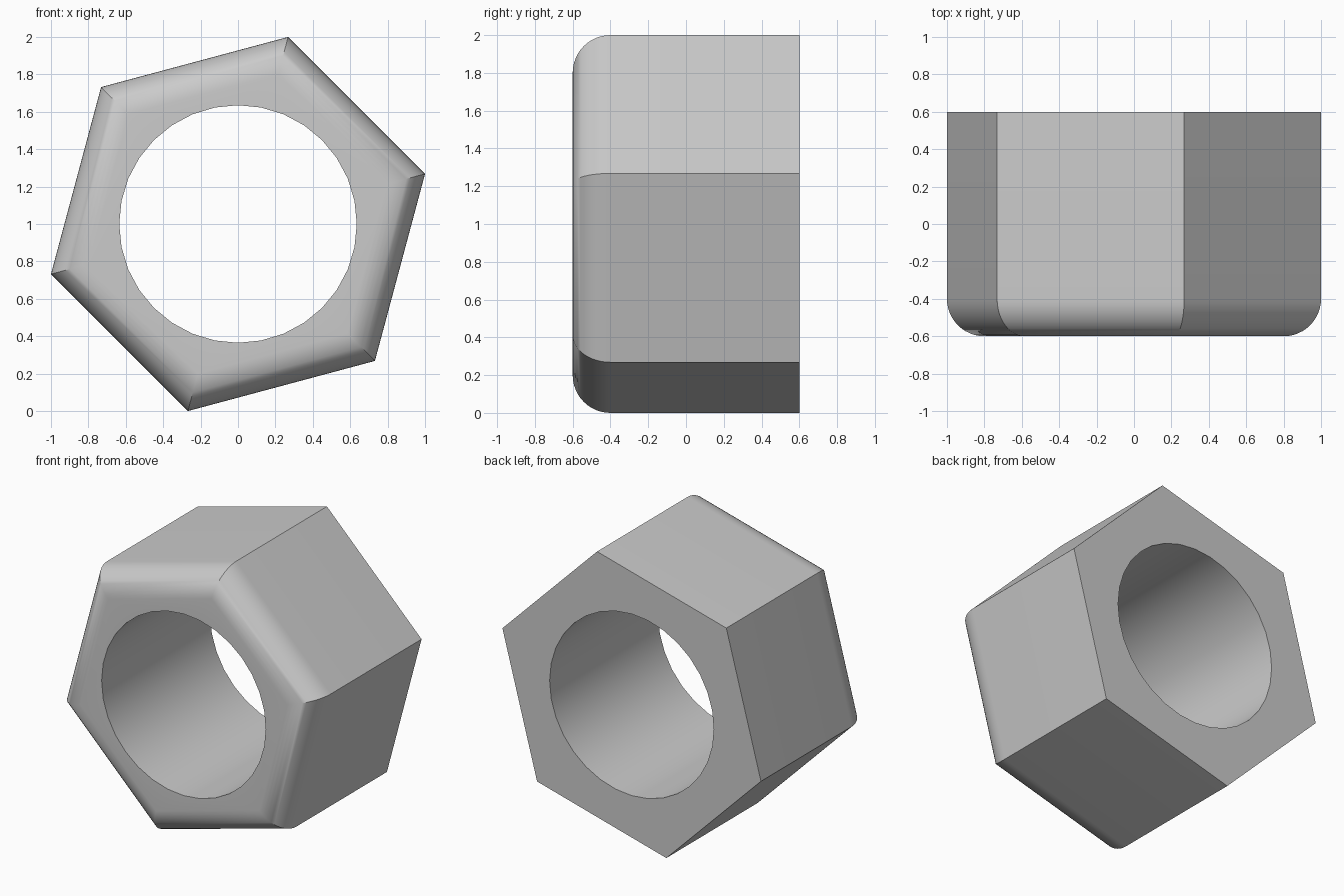
import bpy, bmesh
from math import sin, cos, pi, radians

if "Cube" in bpy.data.objects:
    bpy.data.objects.remove(bpy.data.objects["Cube"])

HEX_R, HOLE_R = 1.0353, 0.635
FRONT, BACK, ROUND = -0.6, 0.6, 0.2
STEPS = 12

bm = bmesh.new()


def ring(radius, y, sides, start=0.0):
    return [bm.verts.new((radius * cos(start + 2 * pi * i / sides), y,
                          1 + radius * sin(start + 2 * pi * i / sides)))
            for i in range(sides)]


def bridge(a, b):
    for i in range(len(a)):
        j = (i + 1) % len(a)
        bm.faces.new((a[i], a[j], b[j], b[i]))


def loop_edges(verts):
    return [bm.edges.get((verts[i], verts[i - 1])) for i in range(len(verts))]


# Hexagonal outside: straight flanks, then a rounded front rim with mitred corners
outer = [ring(HEX_R, BACK, 6, radians(15))]
for k in range(STEPS + 1):
    a = pi / 2 * k / STEPS
    scale = 1 - ROUND * (1 - cos(a))
    outer.append(ring(HEX_R * scale, FRONT + ROUND * (1 - sin(a)), 6, radians(15)))
for a, b in zip(outer, outer[1:]):
    bridge(a, b)

# Round through hole
hole_back, hole_front = ring(HOLE_R, BACK, 32), ring(HOLE_R, FRONT, 32)
bridge(hole_back, hole_front)

# Flat front and back faces around the hole
for hexa, hole in ((outer[0], hole_back), (outer[-1], hole_front)):
    bmesh.ops.triangle_fill(bm, edges=loop_edges(hexa) + loop_edges(hole),
                            use_beauty=True)
bmesh.ops.recalc_face_normals(bm, faces=bm.faces)

mesh = bpy.data.meshes.new("hex_nut")
bm.to_mesh(mesh)
bm.free()
nut = bpy.data.objects.new("hex_nut", mesh)
bpy.context.collection.objects.link(nut)
bpy.context.view_layer.objects.active = nut
nut.select_set(True)
bpy.ops.object.shade_smooth_by_angle(angle=radians(30))
